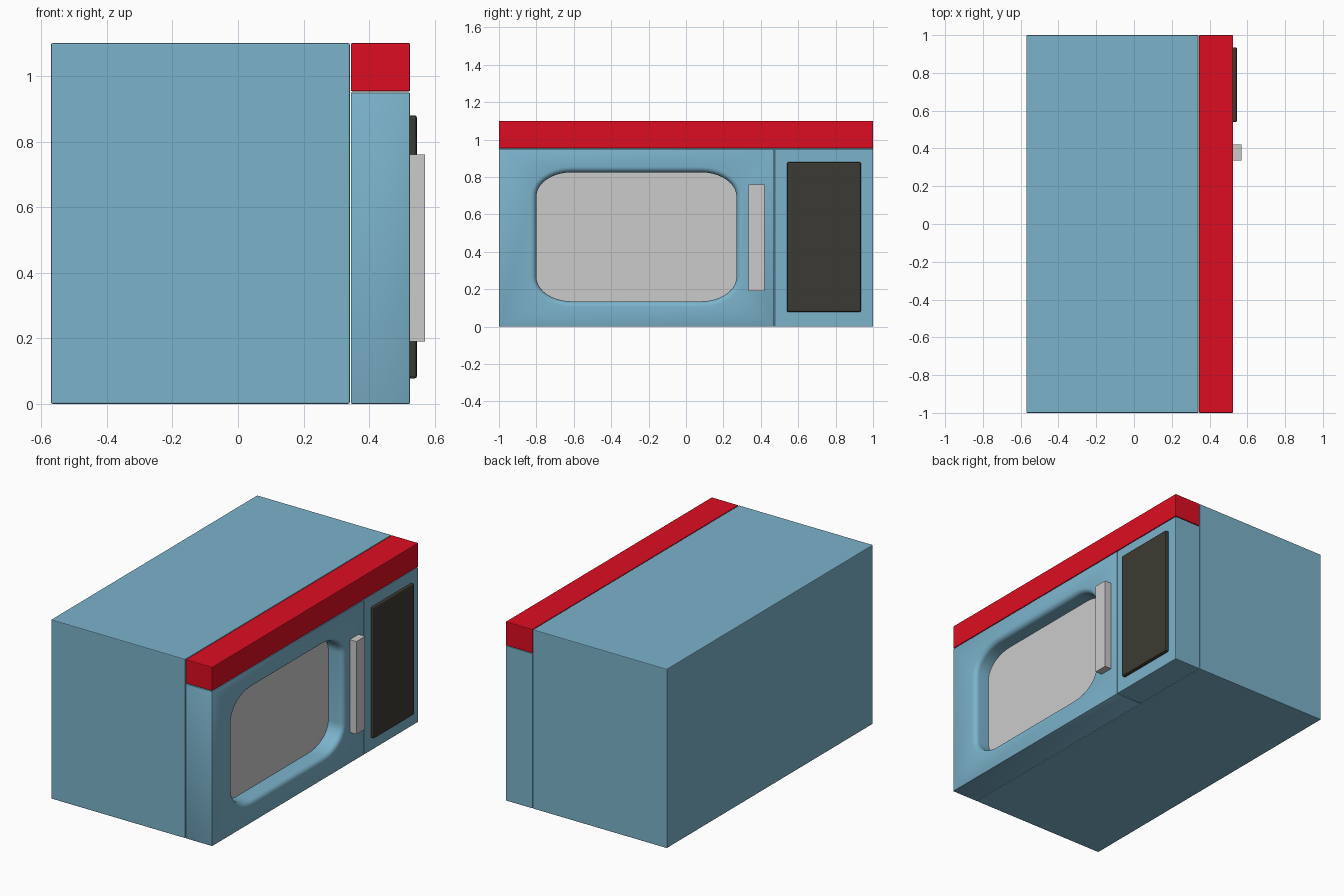
import bpy, bmesh
from math import sin, cos, pi

if "Cube" in bpy.data.objects:
    bpy.data.objects.remove(bpy.data.objects["Cube"])


def material(name, color):
    m = bpy.data.materials.new(name)
    m.diffuse_color = (*color, 1)
    m.use_nodes = True
    m.node_tree.nodes["Principled BSDF"].inputs["Base Color"].default_value = m.diffuse_color
    return m


blue = material("blue", (0.20, 0.45, 0.60))
red = material("red", (0.72, 0.004, 0.015))
black = material("black", (0.045, 0.042, 0.032))


def finish(name, bm, mat=None):
    mesh = bpy.data.meshes.new(name)
    bmesh.ops.recalc_face_normals(bm, faces=bm.faces)
    bm.to_mesh(mesh)
    bm.free()
    ob = bpy.data.objects.new(name, mesh)
    bpy.context.collection.objects.link(ob)
    if mat:
        mesh.materials.append(mat)
    return ob


def box(name, x, y, z, mat=None, bevel=0.004):
    """Box from (min, max) ranges with slightly rounded edges."""
    bm = bmesh.new()
    bmesh.ops.create_cube(bm, size=1)
    for v in bm.verts:
        for i, (lo, hi) in enumerate((x, y, z)):
            v.co[i] = lo if v.co[i] < 0 else hi
    if bevel:
        bmesh.ops.bevel(bm, geom=bm.edges[:], offset=bevel, segments=2,
                        profile=0.5, affect='EDGES')
    return finish(name, bm, mat)


def window_ring(grow, steps=10):
    """Rounded window outline as (y, z) points, enlarged by grow."""
    cy, cz, hy, hz, ry, rz = -0.265, 0.48, 0.535, 0.345, 0.19, 0.13
    pts = []
    for q, (sy, sz) in enumerate(((1, 1), (-1, 1), (-1, -1), (1, -1))):
        for i in range(steps + 1):
            a = (q + i / steps) * pi / 2
            pts.append((cy + sy * (hy - ry) + (ry + grow) * cos(a),
                        cz + sz * (hz - rz) + (rz + grow) * sin(a)))
    return pts


def window_loft(name, levels, mat=None):
    """Solid through window outlines at (x, grow) levels."""
    bm = bmesh.new()
    rings = [[bm.verts.new((x, y, z)) for y, z in window_ring(g)]
             for x, g in levels]
    for a, b in zip(rings, rings[1:]):
        for i in range(len(a)):
            j = (i + 1) % len(a)
            bm.faces.new((a[i], a[j], b[j], b[i]))
    bm.faces.new(rings[0])
    bm.faces.new(rings[-1])
    return finish(name, bm, mat)


# Main housing and the front assembly
FRONT, BACK = 0.525, 0.344
box("housing", (-0.57, 0.341), (-1, 1), (0, 1.1), blue)
box("top_trim", (BACK, FRONT), (-1, 1), (0.953, 1.1), red)
box("control_frame", (BACK, FRONT), (0.474, 1), (0, 0.95), blue)
door = box("door", (BACK, FRONT), (-1, 0.471), (0, 0.95), blue)

# Window recess with a rolled front lip
R = 0.03
lip = [(FRONT - R + R * sin(t * pi / 12), R * (1 - cos(t * pi / 12)))
       for t in range(7)]
cutter = window_loft("window_cutter", [(0.415, 0)] + lip + [(0.56, R)], blue)
cutter.hide_render = True
cutter.hide_viewport = True
mod = door.modifiers.new("window_recess", 'BOOLEAN')
mod.object = cutter
mod.operation = 'DIFFERENCE'
mod.solver = 'EXACT'
bpy.context.view_layer.objects.active = door
door.select_set(True)
bpy.ops.object.modifier_apply(modifier=mod.name)
bpy.ops.object.shade_smooth_by_angle()
bpy.data.objects.remove(cutter)

# Window pane, handle and touch panel
window_loft("window_pane", [(0.41, 0.004), (0.425, 0.004)])
box("door_handle", (0.515, 0.57), (0.335, 0.42), (0.19, 0.76), None, 0)
box("touch_panel", (0.515, 0.546), (0.54, 0.935), (0.077, 0.88), black, 0.008)
